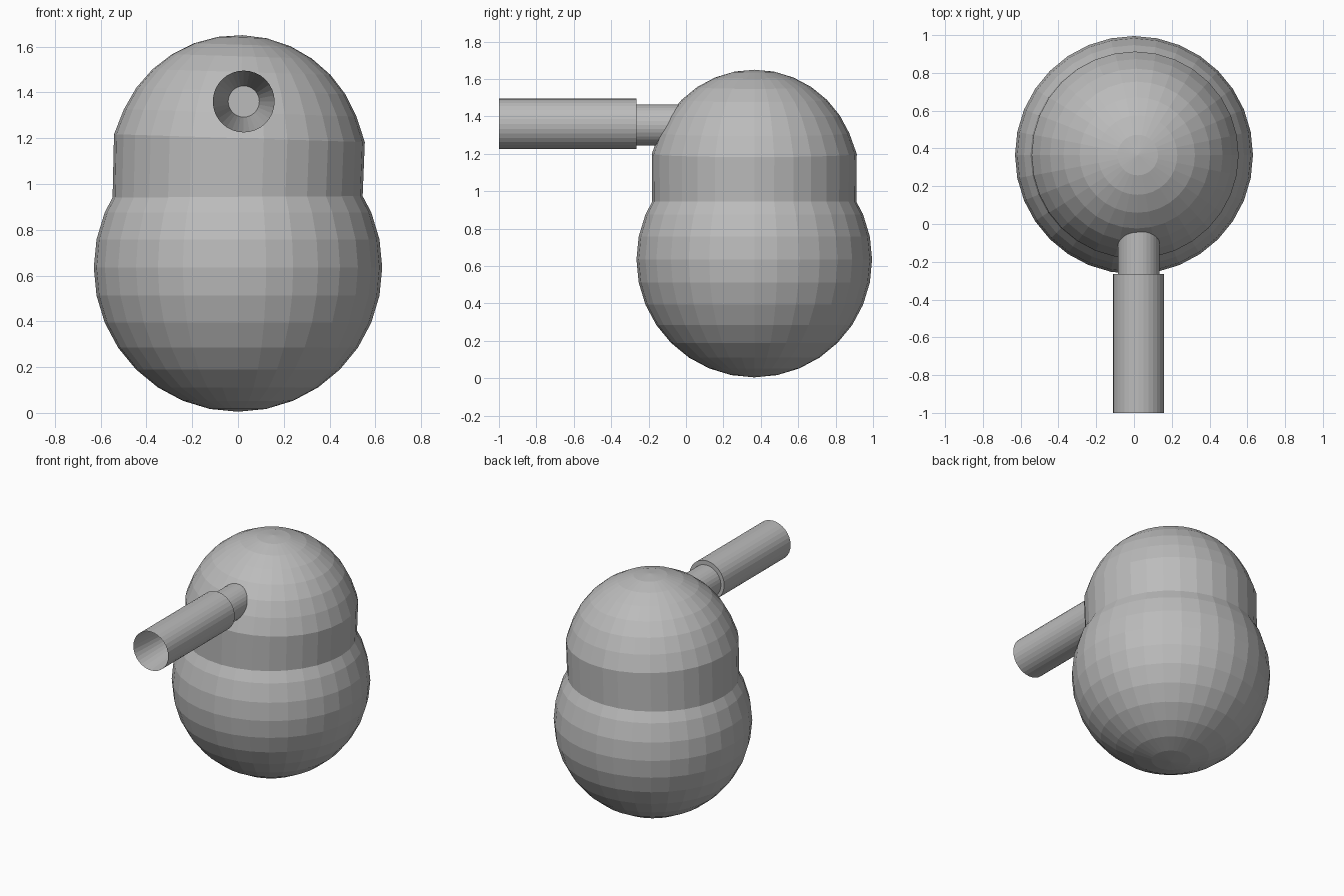
import bpy, bmesh, math
from mathutils import Matrix, Vector

if "Cube" in bpy.data.objects:
    bpy.data.objects.remove(bpy.data.objects["Cube"])

grey = bpy.data.materials.new("plain grey")
grey.diffuse_color = (0.5, 0.5, 0.5, 1)
grey.use_nodes = True
grey.node_tree.nodes["Principled BSDF"].inputs["Base Color"].default_value = grey.diffuse_color
SIDES = 32


def lathe(name, profile, matrix):
    """Turn a (radius, height) profile around local z; radius 0 makes a pole."""
    bm = bmesh.new()
    rings = []
    for r, z in profile:
        n = SIDES if r > 0 else 1
        rings.append([bm.verts.new((r * math.cos(2 * math.pi * i / SIDES),
                                    r * math.sin(2 * math.pi * i / SIDES), z))
                      for i in range(n)])
    for a, b in zip(rings, rings[1:]):
        for i in range(SIDES):
            j = (i + 1) % SIDES
            corners = [a[i % len(a)], a[j % len(a)], b[j % len(b)], b[i % len(b)]]
            bm.faces.new(list(dict.fromkeys(corners)))
    bmesh.ops.recalc_face_normals(bm, faces=bm.faces)
    mesh = bpy.data.meshes.new(name)
    bm.to_mesh(mesh)
    bm.free()
    mesh.materials.append(grey)
    obj = bpy.data.objects.new(name, mesh)
    obj.matrix_world = matrix
    bpy.context.collection.objects.link(obj)
    return obj


def arc(radius, first, last):
    """Profile points of a sphere between two ring numbers (16 rings in all)."""
    pts = []
    for k in range(first, last + 1):
        a = -math.pi / 2 + math.pi * k / 16
        r = 0 if k in (0, 16) else radius * math.cos(a)
        pts.append((r, radius * math.sin(a)))
    return pts


# Round lower body
lathe("lower_body", arc(0.63, 0, 16), Matrix.Translation((0, 0.365, 0.635)))

# Domed head with a straight collar, leaning very slightly to the right
head = [(0, -0.25), (0.545, -0.25), (0.548, 0.1)] + arc(0.55, 9, 16)[1:]
lathe("head", head,
      Matrix.Translation((0.003, 0.365, 1.1)) @ Matrix.Rotation(math.radians(1.8), 4, 'Y'))

# Nozzle parts: local z points to the front (-y)
forward = Matrix.Rotation(math.pi / 2, 4, 'X')
lathe("inner_pipe", [(0, 0), (0.11, 0), (0.11, 0.42), (0, 0.42)],
      Matrix.Translation((0.025, 0.12, 1.355)) @ forward)

# Outer barrel with a funnel-shaped bore
lathe("outer_barrel", [(0, 0), (0.135, 0), (0.135, 0.735), (0.068, 0.1), (0, 0.1)],
      Matrix.Translation((0.025, -0.265, 1.36)) @ forward)
